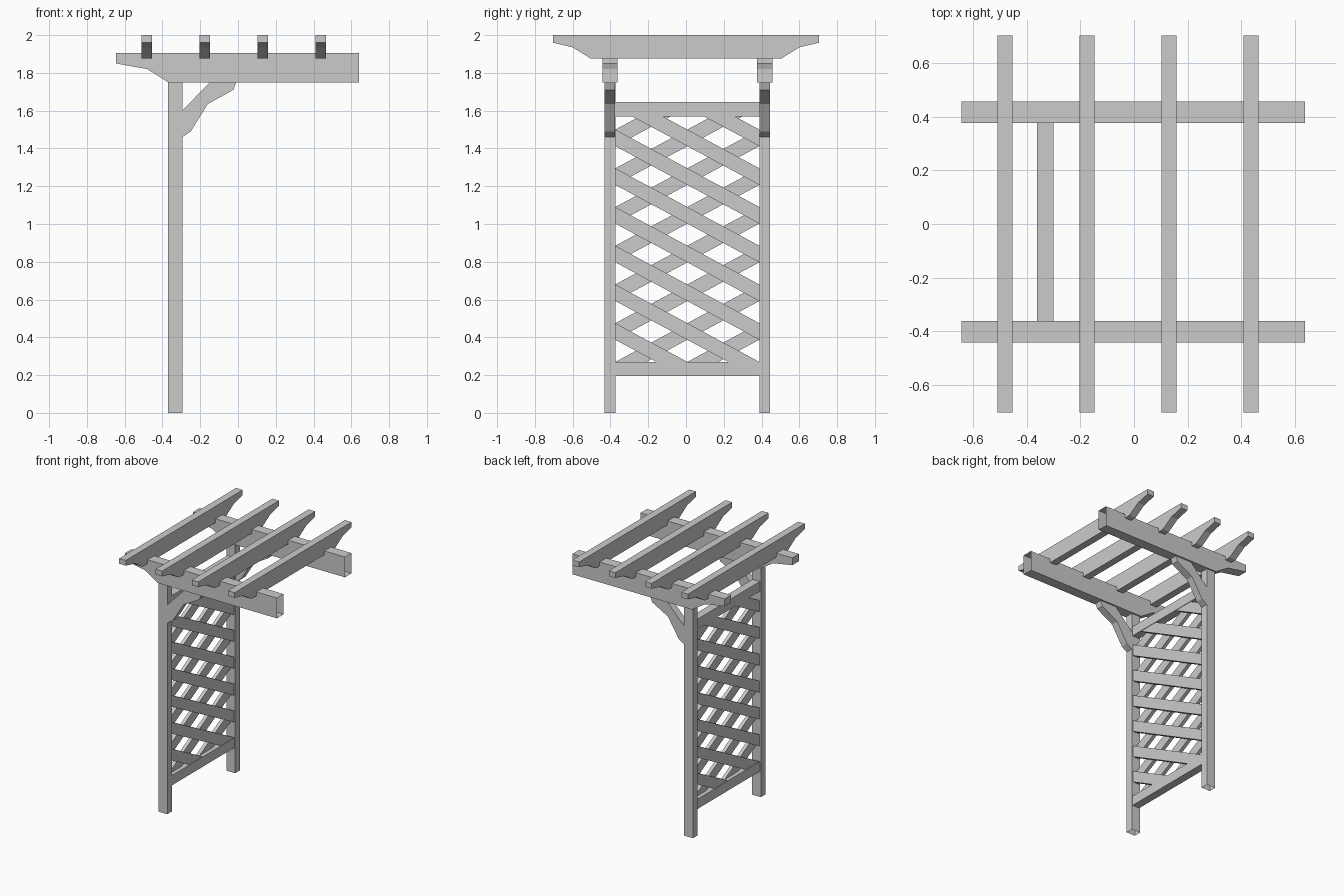
import bpy, bmesh
from mathutils import Vector

if "Cube" in bpy.data.objects:
    bpy.data.objects.remove(bpy.data.objects["Cube"])


def prism(name, profile, axis, lo, hi, open_dir=None, clips=()):
    """Extrude a 2D profile along 'x' (profile = y,z) or 'y' (profile = x,z)."""
    bm = bmesh.new()

    def pt(p, t):
        return (t, p[0], p[1]) if axis == 'x' else (p[0], t, p[1])
    a = [bm.verts.new(pt(p, lo)) for p in profile]
    b = [bm.verts.new(pt(p, hi)) for p in profile]
    n = len(profile)
    bm.faces.new(a)
    bm.faces.new(b[::-1])
    for i in range(n):
        j = (i + 1) % n
        bm.faces.new((a[j], a[i], b[i], b[j]))
    for co, no in clips:
        geom = bm.verts[:] + bm.edges[:] + bm.faces[:]
        cut = bmesh.ops.bisect_plane(bm, geom=geom, plane_co=co, plane_no=no, clear_outer=True)
        edges = [e for e in cut['geom_cut'] if isinstance(e, bmesh.types.BMEdge)]
        if edges:
            bmesh.ops.holes_fill(bm, edges=edges, sides=0)
    bmesh.ops.recalc_face_normals(bm, faces=bm.faces[:])
    if open_dir:
        d = Vector(open_dir)
        bmesh.ops.delete(bm, geom=[f for f in bm.faces if f.normal.dot(d) > 0.99],
                         context='FACES_ONLY')
    me = bpy.data.meshes.new(name)
    bm.to_mesh(me)
    bm.free()
    ob = bpy.data.objects.new(name, me)
    bpy.context.collection.objects.link(ob)
    return ob


def rect(u0, u1, v0, v1):
    return [(u0, v0), (u1, v0), (u1, v1), (u0, v1)]


BEAM = [(-0.645, 1.905), (-0.645, 1.85), (-0.48, 1.82), (-0.37, 1.75),
        (0.64, 1.75), (0.64, 1.905)]
BRACE = [(-0.295, 1.60), (-0.15, 1.75), (-0.01, 1.75), (-0.025, 1.71),
         (-0.16, 1.635), (-0.25, 1.49), (-0.295, 1.46)]

# posts, carrying beams and curved braces on both sides
for side, yc in (("front", -0.403), ("back", 0.417)):
    prism(side + "_post", rect(-0.37, -0.295, 0, 1.75), 'y', yc - 0.029, yc + 0.029, (0, 0, -1))
    prism(side + "_beam", BEAM, 'y', yc - 0.04, yc + 0.04, (1, 0, 0))
    prism(side + "_brace", BRACE, 'y', yc - 0.028, yc + 0.028)

# rafters with shaped tails
half = [(0.705, 2.0), (0.705, 1.96), (0.60, 1.935), (0.503, 1.875)]
RAFTER = half + [(-y, z) for y, z in reversed(half)]
for i in range(4):
    x = -0.482 + i * 0.3065
    prism(f"rafter_{i + 1}", RAFTER, 'x', x - 0.028, x + 0.028)

# lattice rails
Y0, Y1, Z0, Z1 = -0.374, 0.388, 0.27, 1.57
prism("bottom_rail", rect(Y0, Y1, 0.195, Z0), 'x', -0.362, -0.30)
prism("top_rail", rect(Y0, Y1, Z1, 1.645), 'x', -0.362, -0.30)

# two crossing layers of diagonal slats, trimmed to the frame
clips = [((0, Y0, 0), (0, -1, 0)), ((0, Y1, 0), (0, 1, 0)),
         ((0, 0, Z0), (0, 0, -1)), ((0, 0, Z1), (0, 0, 1))]
DROP, STEP, THICK = 0.41, 0.205, 0.088
for layer, xa, xb in (("inner", -0.331, -0.304), ("outer", -0.358, -0.331)):
    for i in range(8):
        z = 0.475 + i * STEP
        l, r = (Y0, Y1) if layer == "inner" else (Y1, Y0)
        slat = [(l, z), (l, z - THICK), (r, z - THICK - DROP), (r, z - DROP)]
        prism(f"{layer}_slat_{i + 1}", slat, 'x', xa, xb, clips=clips)
